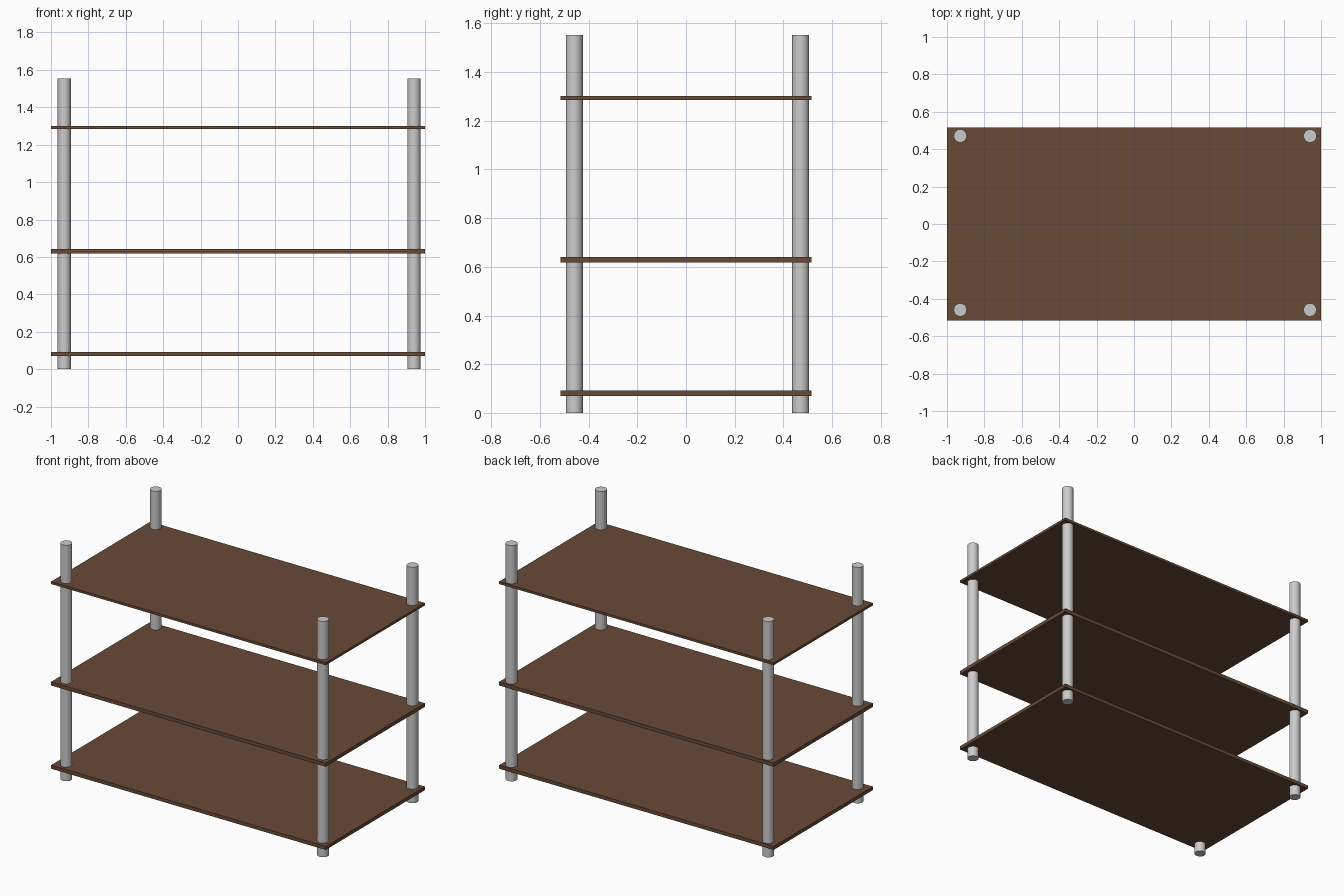
import bpy

if "Cube" in bpy.data.objects:
    bpy.data.objects.remove(bpy.data.objects["Cube"])

wood = bpy.data.materials.new("brown_wood")
wood.diffuse_color = (0.14, 0.07, 0.04, 1)
wood.use_nodes = True
wood.node_tree.nodes["Principled BSDF"].inputs["Base Color"].default_value = wood.diffuse_color


# Flat shelf board spanning z0 to z1
def shelf(name, z0, z1):
    bpy.ops.mesh.primitive_cube_add(size=1, location=(0, 0, (z0 + z1) / 2))
    ob = bpy.context.object
    ob.name = name
    ob.scale = (2.0, 1.032, z1 - z0)
    bpy.ops.object.transform_apply(location=False, rotation=False, scale=True)
    ob.data.materials.append(wood)


# Round upright post standing on the floor
def post(name, x, y):
    h = 1.553
    bpy.ops.mesh.primitive_cylinder_add(vertices=32, radius=0.035, depth=h,
                                        location=(x, y, h / 2))
    bpy.context.object.name = name
    bpy.ops.object.shade_smooth_by_angle()


# Three shelves
shelf("bottom_shelf", 0.069, 0.092)
shelf("middle_shelf", 0.617, 0.641)
shelf("top_shelf", 1.285, 1.301)

# Four posts, set slightly off centre
for side, x in (("left", -0.929), ("right", 0.941)):
    for end, y in (("front", -0.459), ("back", 0.471)):
        post(f"{end}_{side}_post", x, y)
